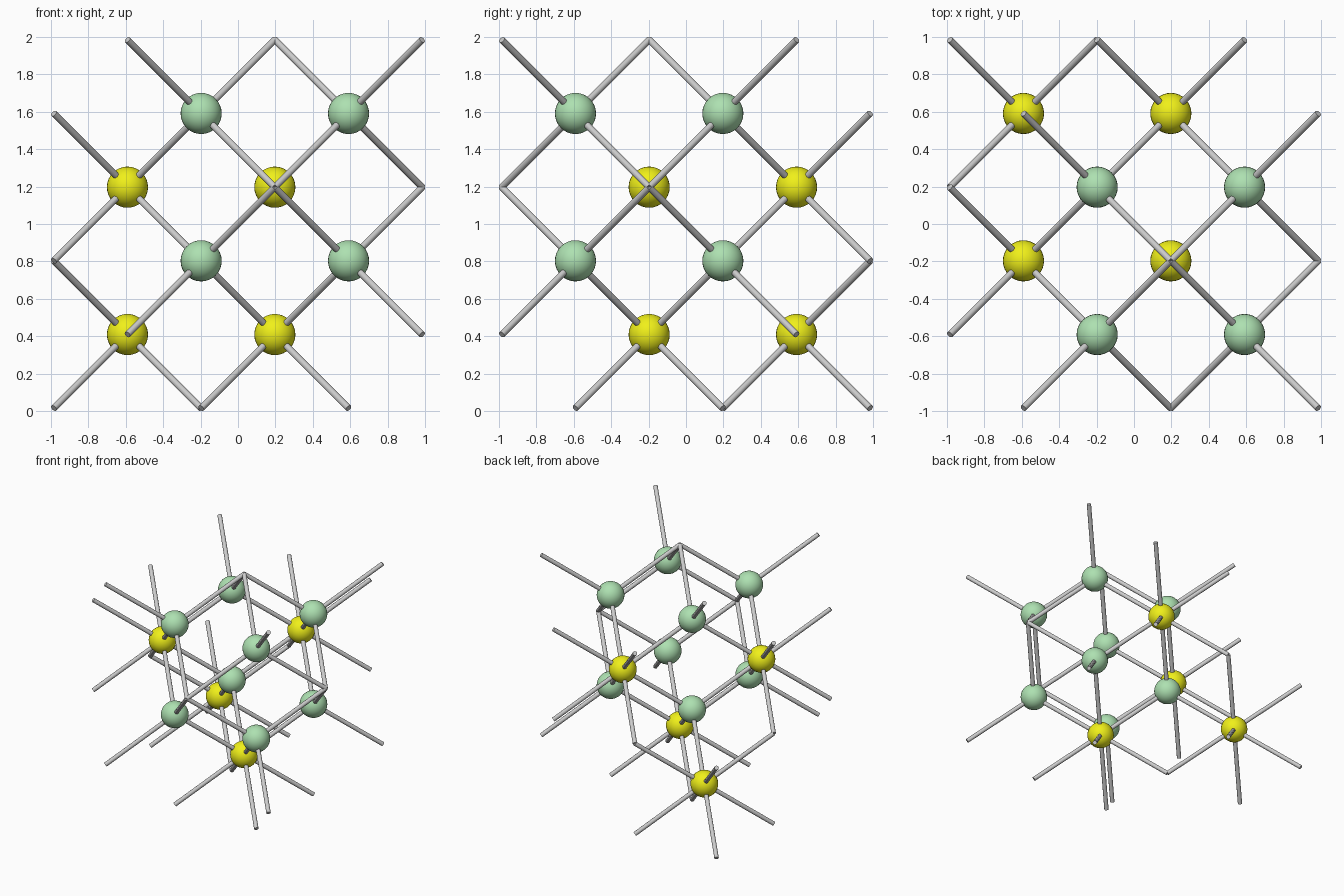
import bpy
from itertools import product
from math import radians
from mathutils import Vector

if "Cube" in bpy.data.objects:
    bpy.data.objects.remove(bpy.data.objects["Cube"])

STEP = 0.394      # half the spacing of the small-ball cube
BALL_R = 0.11
ROD_R = 0.018


def pos(cell):
    """Lattice index (0..5 on each axis) to model coordinates."""
    return Vector([(c - 2.5) * STEP for c in cell]) + Vector((0, 0, 1))


def material(name, rgb):
    m = bpy.data.materials.new(name)
    m.diffuse_color = (*rgb, 1)
    m.use_nodes = True
    m.node_tree.nodes["Principled BSDF"].inputs["Base Color"].default_value = m.diffuse_color
    return m


def finish_mesh(name, mat=None):
    """Smooth the active primitive, keep its mesh, drop the object."""
    bpy.ops.object.shade_smooth_by_angle(angle=radians(40))
    ob = bpy.context.object
    me = ob.data
    me.name = name
    if mat:
        me.materials.append(mat)
    bpy.data.objects.remove(ob)
    return me


def place(name, me, loc):
    ob = bpy.data.objects.new(name, me)
    ob.location = loc
    bpy.context.collection.objects.link(ob)
    return ob


def ball_mesh(name, mat):
    bpy.ops.mesh.primitive_uv_sphere_add(segments=32, ring_count=16, radius=BALL_R)
    return finish_mesh(name, mat)


# Shared meshes
green_mesh = ball_mesh("green_ball", material("green", (0.42, 0.75, 0.44)))
yellow_mesh = ball_mesh("yellow_ball", material("yellow", (0.87, 0.87, 0.01)))
bpy.ops.mesh.primitive_cylinder_add(vertices=12, radius=ROD_R, depth=STEP * 3 ** 0.5)
rod_mesh = finish_mesh("bond_rod")


def is_yellow_site(c):
    """Face-centred sites: alternate centres of the green cubes."""
    return (c[0] - 1 + c[1] + c[2] - 1) // 2 % 2 == 0


# Balls: eight green in a cube, four yellow in a tetrahedron
greens = list(product((2, 4), (1, 3), (2, 4)))
yellows = [c for c in product((1, 3), (2, 4), (1, 3)) if is_yellow_site(c)]
for c in greens:
    place("green_atom", green_mesh, pos(c))
for c in yellows:
    place("yellow_atom", yellow_mesh, pos(c))

# Bonds: four per green ball, eight per yellow ball, shared ones only once
bonds = set()
for d in product((-1, 1), repeat=3):
    for g in greens:
        site = tuple(a + b for a, b in zip(g, d))
        if is_yellow_site(site):
            bonds.add((site, g))
    for y in yellows:
        bonds.add((y, tuple(a + b for a, b in zip(y, d))))

for start, end in sorted(bonds):
    a, b = pos(start), pos(end)
    rod = place("bond", rod_mesh, (a + b) / 2)
    rod.rotation_euler = (b - a).to_track_quat('Z', 'Y').to_euler()
